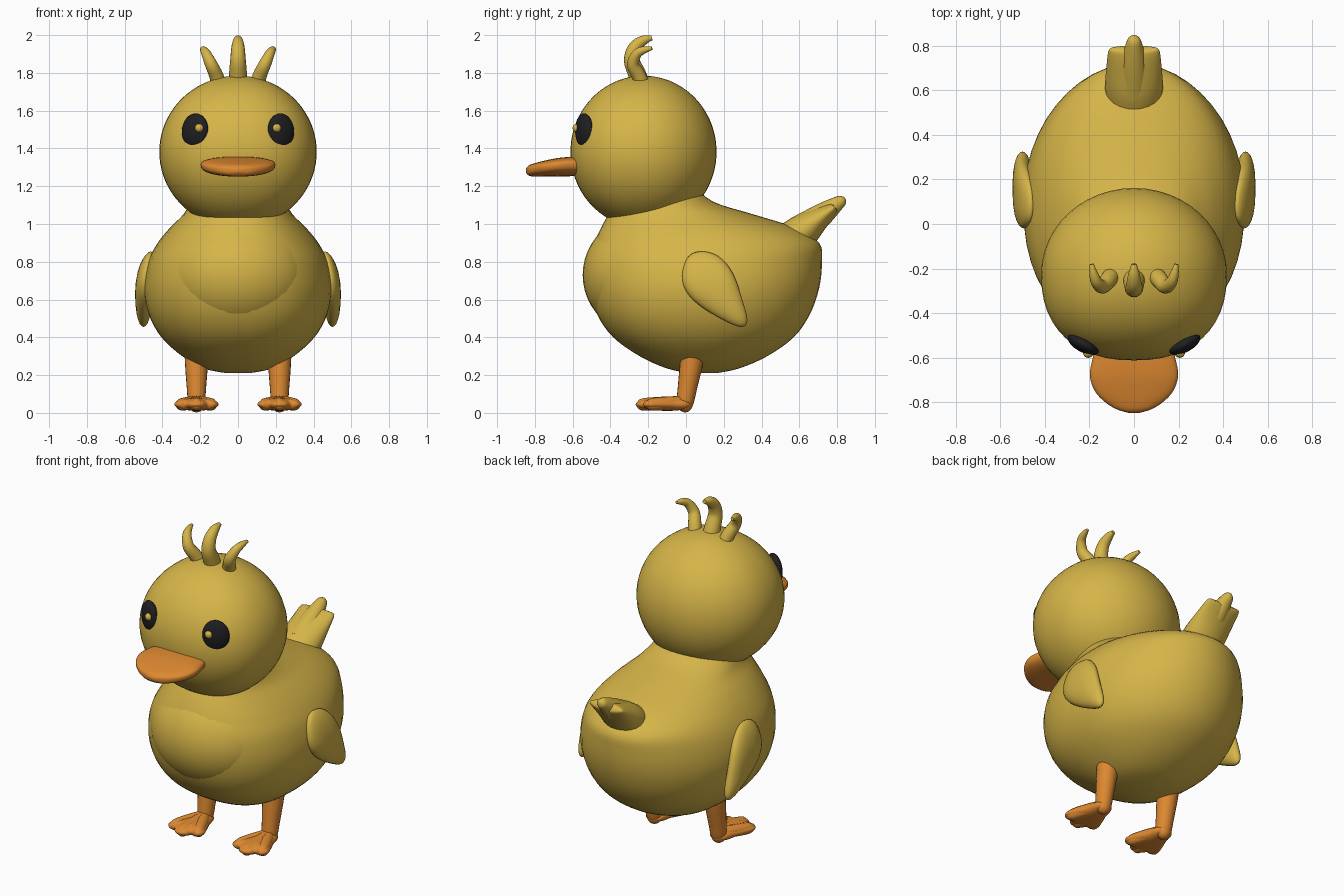
import bpy
import bmesh
from math import sin, cos, pi, radians, copysign
from mathutils import Vector, Matrix

cube = bpy.data.objects.get("Cube")
if cube:
    bpy.data.objects.remove(cube, do_unlink=True)


def material(name, rgb):
    m = bpy.data.materials.new(name)
    m.use_nodes = True
    m.diffuse_color = (*rgb, 1)
    m.node_tree.nodes["Principled BSDF"].inputs["Base Color"].default_value = (*rgb, 1)
    return m


yellow = material("down yellow", (0.67, 0.46, 0.065))
orange = material("bill orange", (0.73, 0.25, 0.03))
black = material("eye black", (0.014, 0.014, 0.017))


def finish(name, bm, mat):
    bmesh.ops.recalc_face_normals(bm, faces=bm.faces)
    mesh = bpy.data.meshes.new(name)
    bm.to_mesh(mesh)
    bm.free()
    mesh.materials.append(mat)
    for p in mesh.polygons:
        p.use_smooth = True
    mesh.set_sharp_from_angle(angle=radians(50))
    ob = bpy.data.objects.new(name, mesh)
    bpy.context.collection.objects.link(ob)
    return ob


def smooth(rows, steps=4, closed=False):
    """Catmull-Rom interpolation of rows of numbers."""
    n, out = len(rows), []
    for i in range(n if closed else n - 1):
        ids = [i - 1, i, i + 1, i + 2]
        a, b, c, d = [rows[j % n if closed else min(max(j, 0), n - 1)] for j in ids]
        for s in range(steps):
            t = s / steps
            out.append([q + t * (r - p + t * (2 * p - 5 * q + 4 * r - u + t * (3 * (q - r) + u - p))) / 2
                        for p, q, r, u in zip(a, b, c, d)])
    if not closed:
        out.append(list(rows[-1]))
    return out


def loft(name, rings, mat):
    """Skin a list of point rings and close both ends with a fan."""
    bm = bmesh.new()
    loops = [[bm.verts.new(p) for p in ring] for ring in rings]
    n = len(loops[0])
    for a, b in zip(loops, loops[1:]):
        for i in range(n):
            j = (i + 1) % n
            bm.faces.new((a[i], a[j], b[j], b[i]))
    for end in (loops[0], loops[-1]):
        hub = bm.verts.new(sum((v.co for v in end), Vector()) / n)
        for i in range(n):
            bm.faces.new((end[i], end[(i + 1) % n], hub))
    return finish(name, bm, mat)


def power(value, e):
    return copysign(abs(value) ** e, value)


def plump(name, rows, mat, n=48):
    """Rows are height, front y, back y, half width; the front half is fuller."""
    rings = []
    for z, f, b, w in rows:
        ring = []
        for k in range(n):
            c, s = cos(2 * pi * k / n), sin(2 * pi * k / n)
            e = 0.87 if s < 0 else 1
            ring.append((w * power(c, e), (f + b) / 2 + (b - f) / 2 * power(s, e), z))
        rings.append(ring)
    return loft(name, rings, mat)


def tube(name, rows, mat, n=16):
    """Rows are x, y, z, radius and, where it differs, the radius across."""
    rows = smooth(rows)
    rings = []
    for i, row in enumerate(rows):
        tangent = (Vector(rows[min(i + 1, len(rows) - 1)][:3]) - Vector(rows[max(i - 1, 0)][:3])).normalized()
        side = (Vector((1, 0, 0)) - tangent * tangent.x).normalized()
        up = tangent.cross(side)
        rings.append([Vector(row[:3]) + side * (row[-1] * cos(2 * pi * k / n)) + up * (row[3] * sin(2 * pi * k / n))
                      for k in range(n)])
    return loft(name, rings, mat)


def ball(name, centre, radii, mat, yaw=0, roll=0):
    bm = bmesh.new()
    bmesh.ops.create_uvsphere(bm, u_segments=40, v_segments=24, radius=1)
    bm.transform(Matrix.Translation(centre) @ Matrix.Rotation(yaw, 4, 'Z')
                 @ Matrix.Rotation(roll, 4, 'Y') @ Matrix.Diagonal((*radii, 1)))
    return finish(name, bm, mat)


def pillow(name, outline, place, mat):
    """Rounded pad: shrinking copies of an outline, mapped by place(u, v, t)."""
    pts = smooth(outline, 4, True)
    cu = sum(p[0] for p in pts) / len(pts)
    cv = sum(p[1] for p in pts) / len(pts)
    rings = []
    for k in range(13):
        a = pi * (k - 6) / 13
        size = cos(a) ** 0.75
        rings.append([place(cu + (u - cu) * size, cv + (v - cv) * size, sin(a)) for u, v in pts])
    return loft(name, rings, mat)


# Body and breast
plump("body", smooth([
    (0.21, 0.02, 0.16, 0.06), (0.235, -0.10, 0.28, 0.18), (0.30, -0.245, 0.43, 0.295),
    (0.40, -0.385, 0.57, 0.405), (0.52, -0.47, 0.655, 0.472), (0.66, -0.51, 0.705, 0.497),
    (0.80, -0.512, 0.72, 0.475), (0.90, -0.485, 0.705, 0.425), (0.98, -0.45, 0.58, 0.36),
    (1.05, -0.41, 0.36, 0.29), (1.12, -0.36, 0.14, 0.25), (1.22, -0.33, 0.03, 0.20)]), yellow)
ball("chest_fluff", (0, -0.20, 0.73), (0.39, 0.347, 0.33), yellow)

# Head: stacked rings of a rounded shape
tilts = [pi * (k - 15.5) / 32 for k in range(32)]
plump("head", [(1.382 + 0.403 * sin(a), -0.225 - 0.387 * cos(a), -0.225 + 0.387 * cos(a), 0.417 * cos(a))
               for a in tilts], yellow)

# Bill: y, centre height, half width, height above, depth below
bill = smooth([(-0.52, 1.32, 0.165, 0.035, 0.065), (-0.60, 1.32, 0.185, 0.036, 0.067),
               (-0.68, 1.315, 0.198, 0.034, 0.063), (-0.75, 1.305, 0.175, 0.03, 0.054),
               (-0.80, 1.295, 0.128, 0.027, 0.044), (-0.832, 1.288, 0.075, 0.022, 0.032),
               (-0.848, 1.285, 0.02, 0.008, 0.012)])
rings = []
for y, z, w, top, low in bill:
    ring = []
    for k in range(32):
        c, s = cos(2 * pi * k / 32), sin(2 * pi * k / 32)
        ring.append((w * power(c, 0.9), y, z + power(s, 0.75) * (top if s > 0 else low)))
    rings.append(ring)
loft("bill", rings, orange)

# Tail: broad flat root with a central point
tube("tail_root", [(0, 0.50, 0.87, 0.10, 0.12), (0, 0.61, 0.955, 0.093, 0.13), (0, 0.70, 1.025, 0.062, 0.124),
                   (0, 0.775, 1.08, 0.032, 0.115), (0, 0.788, 1.09, 0.015, 0.10)], yellow, 24)
tube("tail_point", [(0, 0.60, 0.96, 0.085), (0, 0.72, 1.048, 0.062), (0, 0.79, 1.10, 0.042),
                    (0, 0.828, 1.126, 0.028), (0, 0.842, 1.136, 0.008)], yellow)

# Centre tuft
tube("centre_tuft", [(0, -0.235, 1.73, 0.05), (0, -0.262, 1.80, 0.047), (0, -0.288, 1.87, 0.041),
                     (0, -0.27, 1.935, 0.035), (0, -0.225, 1.972, 0.026), (0, -0.18, 1.985, 0.012)], yellow)

wing_outline = [(-0.02, 0.73), (0.01, 0.825), (0.08, 0.855), (0.17, 0.83), (0.245, 0.745), (0.295, 0.61),
                (0.325, 0.49), (0.29, 0.455), (0.19, 0.495), (0.07, 0.57), (0.0, 0.645)]
foot_half = [(0.04, 0.02), (0.068, -0.06), (0.098, -0.13), (0.117, -0.19), (0.095, -0.225),
             (0.06, -0.222), (0.035, -0.255)]
foot_outline = foot_half + [(0, -0.267)] + [(-u, v) for u, v in reversed(foot_half)]

for s, side in ((1, "left"), (-1, "right")):
    # Eyes with a small glint
    ball(side + "_eye", (s * 0.227, -0.539, 1.492), (0.077, 0.036, 0.094), black, s * radians(28), s * radians(-5))
    ball(side + "_eye_glint", (s * 0.205, -0.578, 1.508), (0.023, 0.022, 0.023), yellow)

    # Outer tufts
    tube(side + "_tuft", [(s * 0.095, -0.225, 1.72, 0.04), (s * 0.115, -0.25, 1.785, 0.038),
                          (s * 0.142, -0.28, 1.845, 0.033), (s * 0.168, -0.26, 1.90, 0.026),
                          (s * 0.182, -0.22, 1.922, 0.019), (s * 0.19, -0.18, 1.93, 0.009)], yellow)

    # Wings lean in towards the shoulder
    pillow(side + "_wing", wing_outline,
           lambda u, v, t: Vector((s * (0.50 - 0.7 * max(v - 0.62, 0) ** 2 + 0.045 * t), u, v)), yellow)

    # Legs and webbed feet
    tube(side + "_leg", [(s * 0.22, 0.04, 0.34, 0.064), (s * 0.22, 0.027, 0.25, 0.06),
                         (s * 0.22, 0.007, 0.13, 0.051), (s * 0.22, -0.005, 0.05, 0.044),
                         (s * 0.22, -0.005, 0.015, 0.025)], orange, 20)
    pillow(side + "_foot", foot_outline,
           lambda u, v, t: Vector((s * 0.22 + u, v, 0.045 + (0.039 + 0.04 * v) * t)), orange)
    for dx, y, toe in ((-0.08, -0.185, "inner" if s > 0 else "outer"), (0, -0.232, "middle"),
                       (0.08, -0.185, "outer" if s > 0 else "inner")):
        tube(f"{side}_{toe}_toe", [(s * 0.22, -0.01, 0.056, 0.034), (s * 0.22 + dx * 0.6, y * 0.6, 0.05, 0.035),
                                   (s * 0.22 + dx, y, 0.044, 0.032),
                                   (s * 0.22 + dx * 1.2, y - 0.026, 0.042, 0.014)], orange, 12)
    ball(side + "_heel", (s * 0.22, -0.005, 0.05), (0.044, 0.042, 0.047), orange)
